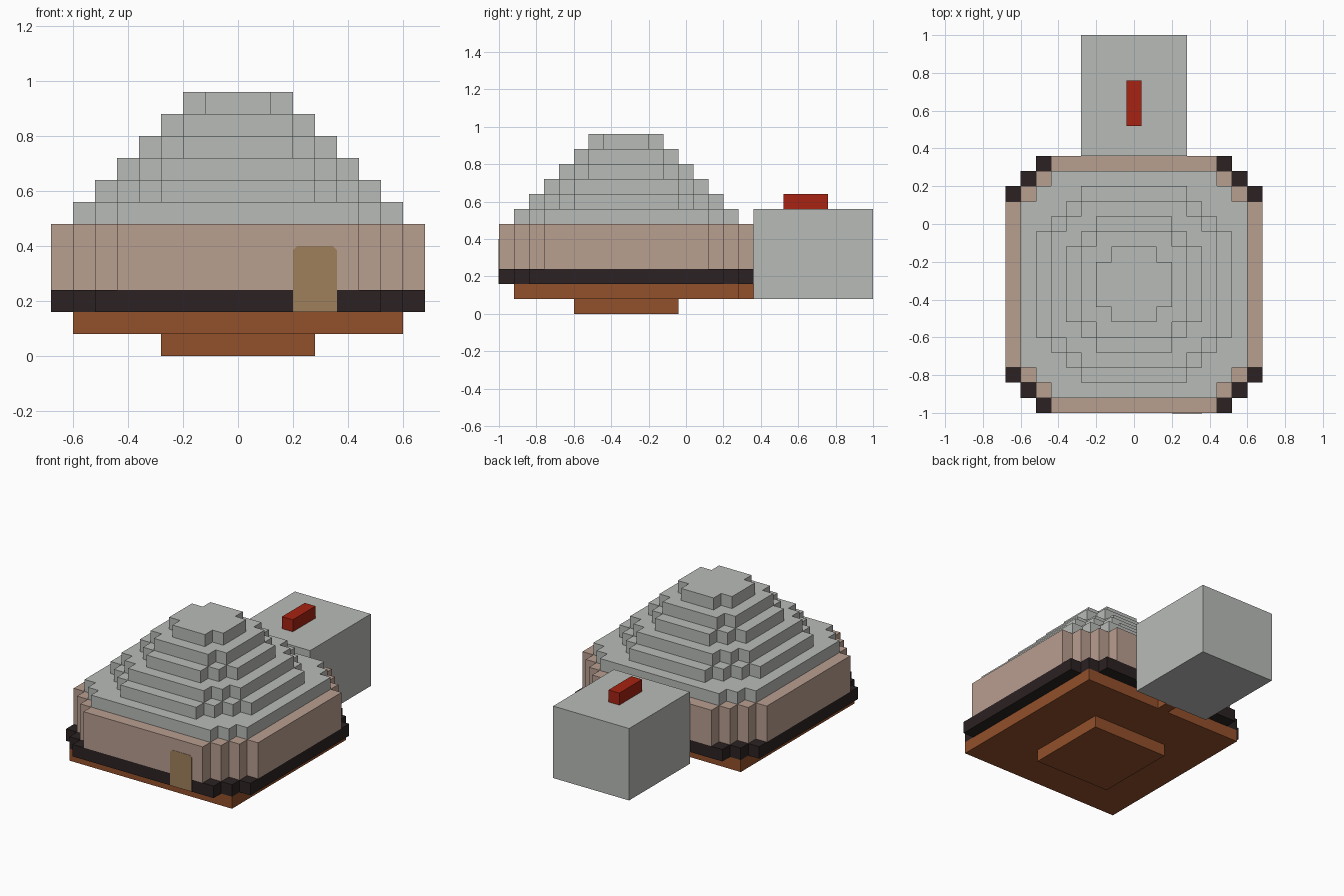
import bpy
import bmesh

old = bpy.data.objects.get("Cube")
if old:
    bpy.data.objects.remove(old, do_unlink=True)

U = 0.08            # size of one block
CENTRE_Y = -0.32    # middle of the round house


def material(name, rgb):
    m = bpy.data.materials.new(name)
    m.use_nodes = True
    m.diffuse_color = (*rgb, 1)
    m.node_tree.nodes["Principled BSDF"].inputs["Base Color"].default_value = (*rgb, 1)
    return m


grey = material("pale grey", (0.48, 0.50, 0.475))
pink = material("dusty pink", (0.485, 0.342, 0.279))
black = material("near black", (0.025, 0.016, 0.016))
brown = material("rust brown", (0.29, 0.08, 0.025))
tan = material("door tan", (0.352, 0.216, 0.107))
red = material("red", (0.381, 0.016, 0.006))


def prism(name, mat, bottom, direction):
    """Extrude a closed outline into a solid."""
    bm = bmesh.new()
    face = bm.faces.new([bm.verts.new(p) for p in bottom])
    ext = bmesh.ops.extrude_face_region(bm, geom=[face], use_keep_orig=True)
    moved = [v for v in ext["geom"] if isinstance(v, bmesh.types.BMVert)]
    bmesh.ops.translate(bm, verts=moved, vec=direction)
    bmesh.ops.recalc_face_normals(bm, faces=bm.faces)
    mesh = bpy.data.meshes.new(name)
    bm.to_mesh(mesh)
    bm.free()
    mesh.materials.append(mat)
    obj = bpy.data.objects.new(name, mesh)
    bpy.context.collection.objects.link(obj)
    return obj


def box(name, mat, x, y, z):
    outline = [(x[0], y[0], z[0]), (x[1], y[0], z[0]), (x[1], y[1], z[0]), (x[0], y[1], z[0])]
    return prism(name, mat, outline, (0, 0, z[1] - z[0]))


def tier(name, mat, half, steps, z0, z1):
    """Square tier whose corners are cut back in block-sized steps."""
    corner = []
    for i in range(steps + 1):
        a, b = half - (steps - i) * U, half - i * U
        corner.append((a, b))
        if i < steps:
            corner.append((a, b - U))
    outline = []
    for _ in range(4):
        outline += [(x, y + CENTRE_Y, z0) for x, y in corner]
        corner = [(y, -x) for x, y in corner]
    return prism(name, mat, outline, (0, 0, z1 - z0))


# Foundation
tier("foundation_foot", brown, 0.28, 0, 0, U)
tier("foundation_slab", brown, 0.60, 0, U, 2 * U)
box("connecting_tongue", brown, (-0.04, 0.04), (0.28, 0.36), (U, 2 * U))

# Walls
tier("wall_base_band", black, 0.68, 2, 2 * U, 3 * U)
tier("wall", pink, 0.68, 3, 3 * U, 6 * U)

# Stepped dome roof
for i, steps in enumerate((2, 3, 2, 2, 1, 1)):
    z = (6 + i) * U
    tier(f"roof_tier_{i + 1}", grey, 0.60 - i * U, steps, z, z + U)

# Door plate with clipped top corners
door = [(0.20, 0.16), (0.36, 0.16), (0.36, 0.385), (0.345, 0.40), (0.215, 0.40), (0.20, 0.385)]
prism("door", tan, [(x, -0.998, z) for x, z in door], (0, -0.004, 0))

# Rear block with its handle
box("rear_block", grey, (-0.28, 0.28), (0.36, 1.0), (U, 7 * U))
box("rear_handle", red, (-0.04, 0.04), (0.52, 0.76), (7 * U, 8 * U))
